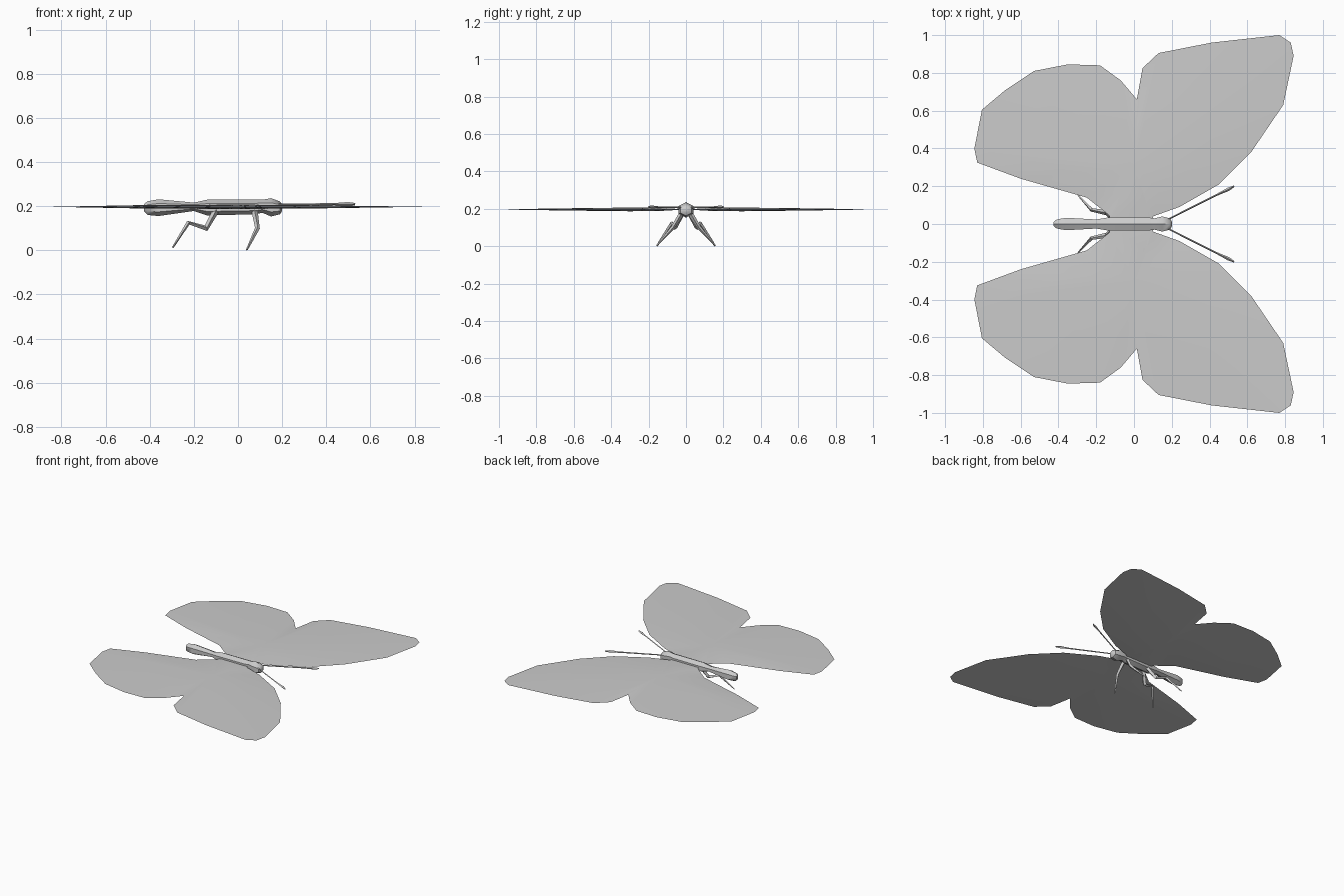
import bpy, bmesh, math
from mathutils import Vector

if "Cube" in bpy.data.objects:
    bpy.data.objects.remove(bpy.data.objects["Cube"])

grey = bpy.data.materials.new("soft_grey")
grey.diffuse_color = (0.6, 0.6, 0.6, 1)
grey.use_nodes = True
grey.node_tree.nodes["Principled BSDF"].inputs["Base Color"].default_value = grey.diffuse_color


def finish(name, bm):
    bmesh.ops.recalc_face_normals(bm, faces=bm.faces)
    mesh = bpy.data.meshes.new(name)
    bm.to_mesh(mesh)
    bm.free()
    ob = bpy.data.objects.new(name, mesh)
    bpy.context.collection.objects.link(ob)
    mesh.materials.append(grey)
    bpy.ops.object.select_all(action='DESELECT')
    ob.select_set(True)
    bpy.context.view_layer.objects.active = ob
    bpy.ops.object.shade_smooth_by_angle(angle=math.radians(40))
    return ob


def skin(bm, rings):
    """Join equal rings of vertices with quads and cap both ends."""
    for a, b in zip(rings, rings[1:]):
        for i in range(len(a)):
            j = (i + 1) % len(a)
            bm.faces.new((a[i], a[j], b[j], b[i]))
    bm.faces.new(rings[0])
    bm.faces.new(rings[-1])


def limb(name, points, radii, side, sides=4):
    """Tapered rod through a list of points, mirrored by side."""
    pts = [Vector((x, y * side, z)) for x, y, z in points]
    bm = bmesh.new()
    rings = []
    for k, (p, r) in enumerate(zip(pts, radii)):
        d = (pts[min(k + 1, len(pts) - 1)] - pts[max(k - 1, 0)]).normalized()
        u = d.cross(Vector((0, 1, 0))).normalized()
        v = d.cross(u)
        rings.append([bm.verts.new(p + r * (u * math.cos(a) + v * math.sin(a)))
                      for a in (math.tau * i / sides for i in range(sides))])
    skin(bm, rings)
    return finish(name, bm)


# Body: six-sided, with tail, waist, thorax, neck and head
# x, half width, bottom z, top z
body = [(-0.425, 0.010, 0.175, 0.210), (-0.41, 0.024, 0.160, 0.222),
        (-0.36, 0.033, 0.155, 0.231), (-0.20, 0.024, 0.178, 0.216),
        (-0.14, 0.034, 0.158, 0.229), (0.08, 0.034, 0.163, 0.229),
        (0.11, 0.030, 0.170, 0.229), (0.15, 0.040, 0.153, 0.236),
        (0.19, 0.030, 0.163, 0.221), (0.20, 0.014, 0.178, 0.208)]
bm = bmesh.new()
rings = []
for x, w, lo, hi in body:
    mid, half = (lo + hi) / 2, (hi - lo) / 2
    rings.append([bm.verts.new((x, w * math.sin(a) / 0.866, mid + half * math.cos(a)))
                  for a in (math.tau * i / 6 for i in range(6))])
skin(bm, rings)
finish("body", bm)

# Wing outline: fore wing, notch, hind wing
outline = [(0.10, 0.0), (0.10, 0.04), (0.24, 0.09), (0.45, 0.21), (0.62, 0.38),
           (0.79, 0.63), (0.845, 0.89), (0.83, 0.96), (0.77, 1.0), (0.41, 0.96),
           (0.13, 0.905), (0.045, 0.825), (0.015, 0.66), (-0.07, 0.76),
           (-0.18, 0.84), (-0.35, 0.845), (-0.53, 0.81), (-0.68, 0.71),
           (-0.805, 0.605), (-0.845, 0.40), (-0.83, 0.325), (-0.60, 0.24),
           (-0.25, 0.14), (-0.13, 0.045), (-0.13, 0.0)]
centre = Vector((0.0, 0.3))
wing_z = 0.197


def wings(name, side):
    bm = bmesh.new()
    n = len(outline)
    rim = [bm.verts.new((x, y * side, wing_z)) for x, y in outline]
    for up in (1, -1):
        inner = []
        for p in outline:
            q = centre + (Vector(p) - centre) * 0.55
            inner.append(bm.verts.new((q.x, q.y * side, wing_z + up * 0.009 * (1 - 0.6 * q.y))))
        hub = bm.verts.new((centre.x, centre.y * side, wing_z + up * 0.010))
        for i in range(n):
            j = (i + 1) % n
            bm.faces.new((rim[i], rim[j], inner[j], inner[i]))
            bm.faces.new((inner[i], inner[j], hub))
    return finish(name, bm)


for side, tag in ((1, "left"), (-1, "right")):
    wings("wings_" + tag, side)
    # Feelers with club tips
    limb("feeler_" + tag,
         [(0.17, 0.02, 0.207), (0.44, 0.155, 0.209), (0.50, 0.184, 0.210), (0.53, 0.20, 0.210)],
         [0.004, 0.005, 0.009, 0.004], side)
    # Front and hind legs
    limb("front_leg_" + tag,
         [(0.075, 0.02, 0.18), (0.088, 0.07, 0.10), (0.04, 0.157, 0.002)],
         [0.014, 0.011, 0.004], side)
    limb("hind_leg_" + tag,
         [(-0.10, 0.02, 0.18), (-0.145, 0.06, 0.10), (-0.225, 0.075, 0.125), (-0.295, 0.15, 0.013)],
         [0.015, 0.014, 0.010, 0.004], side)
